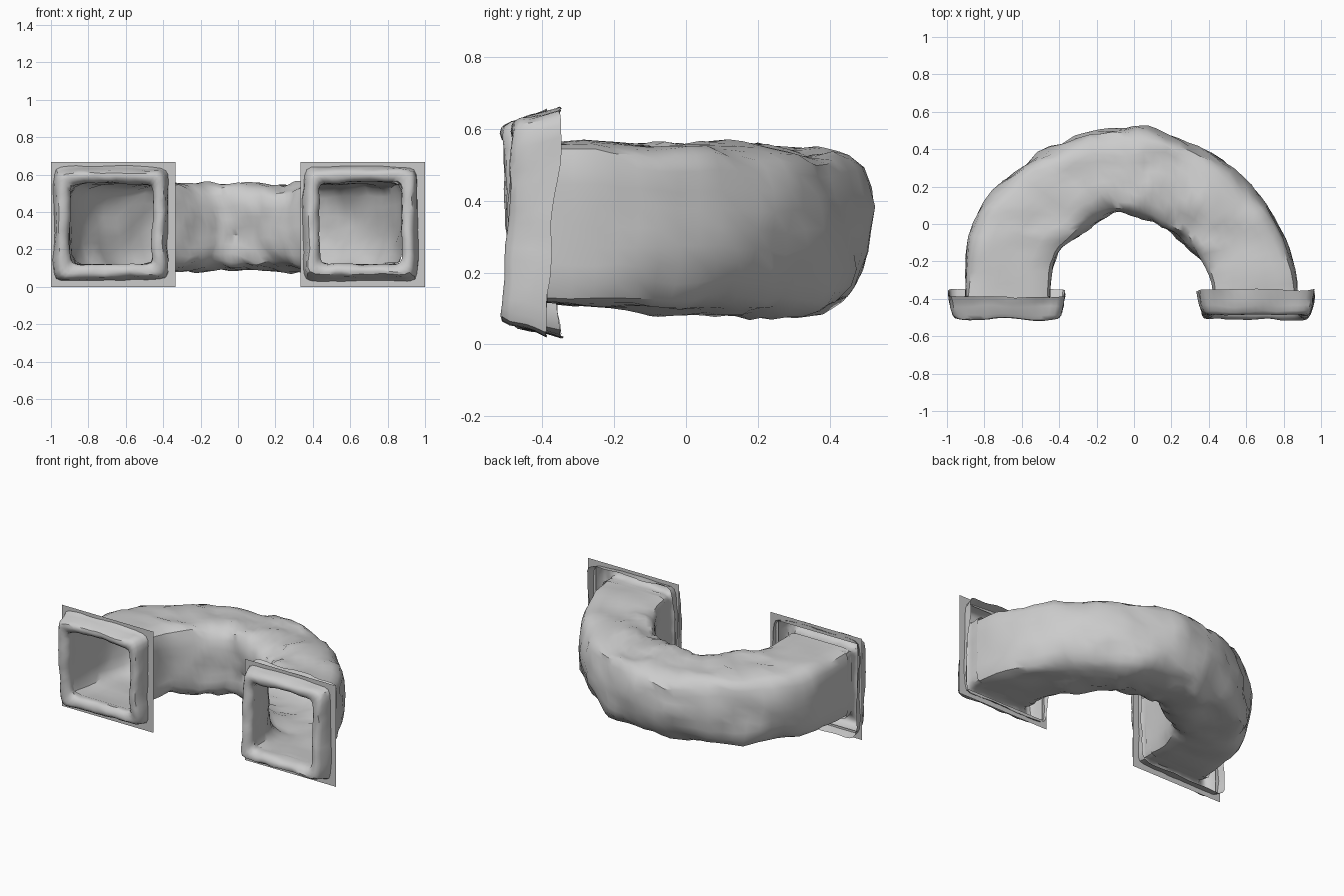
import bpy, bmesh, math
from mathutils import Vector, noise

if "Cube" in bpy.data.objects:
    bpy.data.objects.remove(bpy.data.objects["Cube"])


def rock(p, freq, amp):
    # rocky wobble of a point
    q = Vector(p)
    return q + (noise.noise_vector(q * freq) + 0.55 * noise.noise_vector(q * freq * 2.6)) * amp


def squircle(i, count, n):
    # point on a rounded square, roughly evenly spaced
    t = 8 * i / count
    k = t % 2 - 1
    x, y = [(1, k), (-k, 1), (-1, -k), (k, -1)][int(t // 2) % 4]
    d = (abs(x) ** n + abs(y) ** n) ** (1 / n)
    return x / d, y / d


def skin(name, rings):
    # join closed rings of points into an open smooth surface
    bm = bmesh.new()
    vs = [[bm.verts.new(p) for p in r] for r in rings]
    for a, b in zip(vs, vs[1:]):
        for i in range(len(a)):
            j = (i + 1) % len(a)
            bm.faces.new((a[i], a[j], b[j], b[i]))
    bmesh.ops.recalc_face_normals(bm, faces=bm.faces)
    me = bpy.data.meshes.new(name)
    bm.to_mesh(me)
    bm.free()
    ob = bpy.data.objects.new(name, me)
    bpy.context.collection.objects.link(ob)
    bpy.ops.object.select_all(action='DESELECT')
    ob.select_set(True)
    bpy.context.view_layer.objects.active = ob
    bpy.ops.object.shade_smooth_by_angle(angle=math.radians(40))
    return ob


def catmull(pts, t):
    # smooth interpolation through the plan stations
    i = min(int(t), len(pts) - 2)
    f = t - i
    p = [pts[max(0, min(len(pts) - 1, i + k))] for k in (-1, 0, 1, 2)]
    return [0.5 * (2 * b + (c - a) * f + (2 * a - 5 * b + 4 * c - d) * f * f
                   + (3 * b - a - 3 * c + d) * f ** 3) for a, b, c, d in zip(*p)]


# tunnel plan: outer x, outer y, inner x, inner y, from left mouth to right mouth
plan = [(-.905, -.43, -.452, -.43), (-.90, -.24, -.44, -.25), (-.875, -.04, -.40, -.14),
        (-.785, .14, -.31, -.07), (-.61, .31, -.22, 0), (-.40, .43, -.14, .045),
        (-.2, .50, -.07, .06), (0, .51, 0, .055), (.2, .485, .08, .035),
        (.38, .41, .16, -.01), (.56, .27, .24, -.07), (.70, .12, .31, -.13),
        (.805, -.06, .37, -.20), (.865, -.24, .42, -.31), (.878, -.43, .430, -.43)]

# curved rock tunnel
N, M = 44, 32
rings = []
for k in range(N + 1):
    u = k / N
    ox, oy, ix, iy = catmull(plan, u * (len(plan) - 1))
    mid = math.sin(math.pi * u) ** 0.7 if 0 < u < 1 else 0
    zc, h = .341 - .022 * mid, .22 + .012 * mid
    ring = []
    for i in range(M):
        s, v = squircle(i, M, 12 - 7.5 * mid)
        # outer wall slopes in to the floor, less so to the roof
        if s > 0:
            s -= (.24 if v < 0 else .16) * mid * v * v * s
        w = (s + 1) / 2
        # roof and floor drop a little towards the outer and inner edges
        z = zc + h * v * (1 - .07 * mid * s * s)
        p = Vector((ix + (ox - ix) * w, iy + (oy - iy) * w, z))
        ring.append(p + (rock(p, 5, .033) - p) * min(1, 1.1 * mid))
    rings.append(ring)
skin("tunnel", rings)

# rim profile: half width, half height, y, from inside the mouth to the open back
profile = [(.227, .222, -.385), (.224, .219, -.435), (.222, .217, -.46), (.229, .225, -.482),
           (.244, .241, -.495), (.262, .258, -.499), (.278, .273, -.495), (.290, .285, -.478),
           (.300, .294, -.44), (.304, .302, -.41), (.310, .316, -.37)]
mouths = {"left": (-.678, .335, 1), "right": (.654, .340, -1)}
for side, (cx, cz, tilt) in mouths.items():
    # raised hollow rim around the mouth, leaning slightly
    rings = []
    for k, (r, h, y) in enumerate(profile):
        lean = .013 * max(0, (-.43 - y) / .07)
        if k > 6:
            lean += .02 * max(0, (y + .44) / .07)
        ring = []
        for i in range(64):
            a, b = squircle(i, 64, 14)
            p = Vector((cx + a * r, y - tilt * b * lean, cz + b * h))
            ring.append(rock(p, 6, .003 if k < 2 else .012))
        rings.append(ring)
    skin(side + "_mouth_rim", rings)

    # flat square panel with an opening behind the rim
    px = math.copysign(.6667, cx)
    panel = [[(x + a * r, -.405, z + b * r) for a, b in ((-1, -1), (1, -1), (1, 1), (-1, 1))]
             for x, z, r in ((px, .3333, .3333), (cx, cz, .288))]
    skin(side + "_wall_panel", panel)
